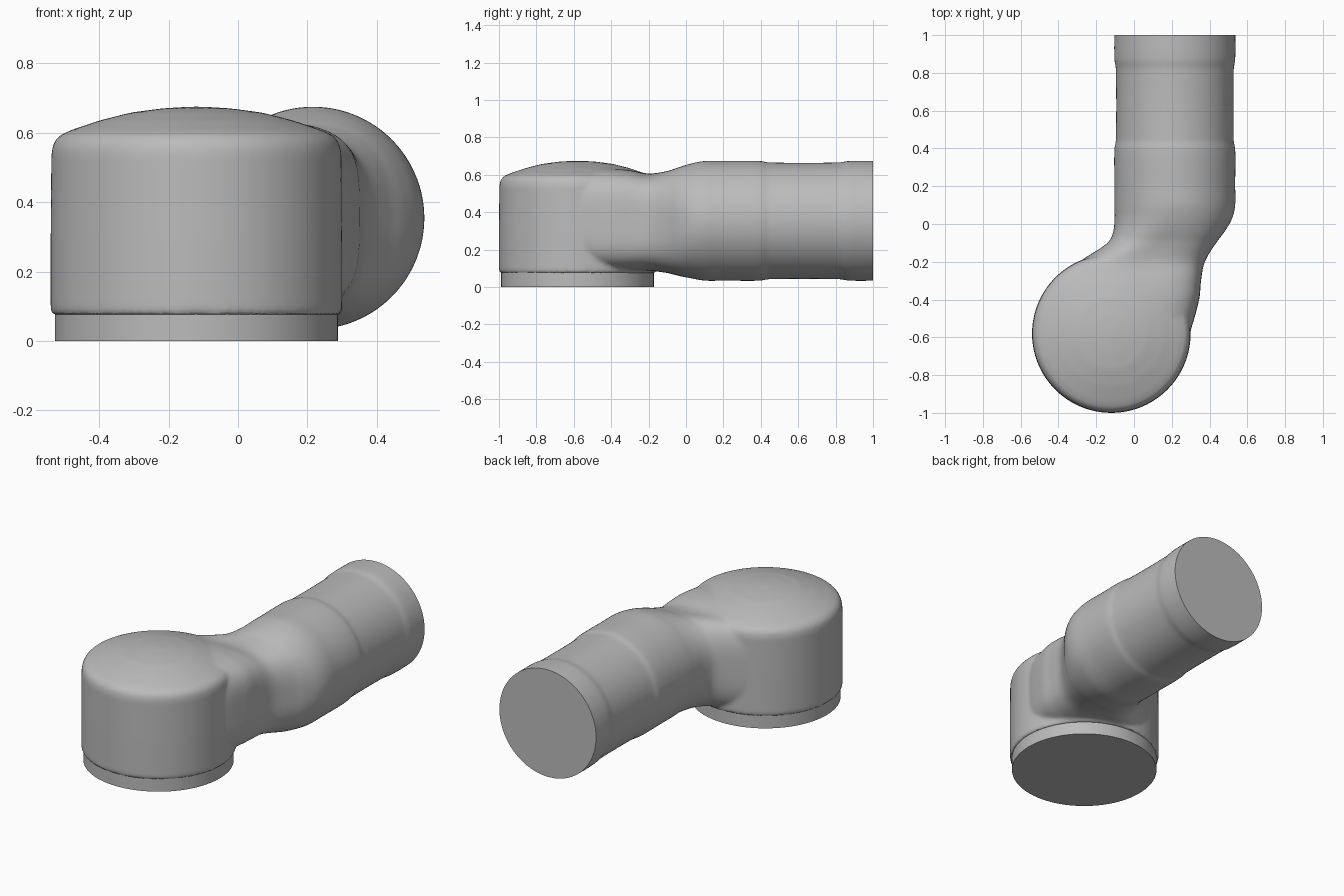
import bpy, bmesh, math
from mathutils import Vector, Matrix

cube = bpy.data.objects.get("Cube")
if cube:
    bpy.data.objects.remove(cube)

grey = bpy.data.materials.new("housing grey")
grey.use_nodes = True
grey.diffuse_color = (0.5, 0.5, 0.5, 1)
grey.node_tree.nodes["Principled BSDF"].inputs["Base Color"].default_value = (0.5, 0.5, 0.5, 1)

HUB = Vector((-0.12, -0.58, 0))
TUBE_X, TUBE_Z = 0.216, 0.354
SIDES = 96


def skin(bm, rings):
    """Bridge closed rings of points and cap both ends."""
    loops = [[bm.verts.new(p) for p in ring] for ring in rings]
    n = len(loops[0])
    for a, b in zip(loops, loops[1:]):
        for i in range(n):
            j = (i + 1) % n
            bm.faces.new((a[i], a[j], b[j], b[i]))
    bm.faces.new(loops[0][::-1])
    bm.faces.new(loops[-1])


def make_object(name, bm):
    bmesh.ops.recalc_face_normals(bm, faces=bm.faces)
    mesh = bpy.data.meshes.new(name)
    bm.to_mesh(mesh)
    bm.free()
    mesh.materials.append(grey)
    obj = bpy.data.objects.new(name, mesh)
    bpy.context.collection.objects.link(obj)
    return obj


def smooth(obj):
    bpy.ops.object.select_all(action='DESELECT')
    obj.select_set(True)
    bpy.context.view_layer.objects.active = obj
    bpy.ops.object.shade_smooth_by_angle(angle=math.radians(35))


def disc(r, z):
    return [HUB + Vector((r * math.cos(t), r * math.sin(t), z))
            for t in (math.tau * i / SIDES for i in range(SIDES))]


def section(s):
    """Rounded-box section across y: y, left, right, top, bottom, squareness."""
    y, x0, x1, top, bottom, power = s
    ring = []
    for i in range(SIDES):
        t = math.tau * i / SIDES
        c, d = math.cos(t), math.sin(t)
        u = math.copysign(abs(c) ** (2 / power), c)
        v = math.copysign(abs(d) ** (2 / power), d)
        ring.append(Vector(((x0 + x1) / 2 + u * (x1 - x0) / 2, y,
                            (top + bottom) / 2 + v * (top - bottom) / 2)))
    return ring


def spline(keys, steps=8):
    """Smooth path through the key sections."""
    out = []
    for k in range(len(keys) - 1):
        a, b = keys[k], keys[k + 1]
        p, q = keys[max(k - 1, 0)], keys[min(k + 2, len(keys) - 1)]
        ma = (b - p) * ((b[0] - a[0]) / (b[0] - p[0]))
        mb = (q - a) * ((b[0] - a[0]) / (q[0] - a[0]))
        for i in range(steps):
            t = i / steps
            s = a * (2*t**3 - 3*t**2 + 1) + ma * (t**3 - 2*t**2 + t) \
                + b * (3*t**2 - 2*t**3) + mb * (t**3 - t**2)
            s[0] = a[0] + (b[0] - a[0]) * t
            out.append(s)
    return out + [keys[-1]]


# Housing: domed drum, neck and tube, fused together below
bm = bmesh.new()
drum = [(0.415, 0.075), (0.42, 0.083), (0.42, 0.30), (0.418, 0.54), (0.412, 0.57),
        (0.395, 0.592), (0.36, 0.608), (0.28, 0.635), (0.19, 0.658), (0.10, 0.670), (0.02, 0.675)]
skin(bm, [disc(r, z) for r, z in drum])

neck = [(-0.75, -0.42, 0.20, 0.60, 0.11, 4), (-0.60, -0.45, 0.285, 0.63, 0.09, 4),
        (-0.40, -0.46, 0.345, 0.635, 0.08, 4), (-0.30, -0.41, 0.355, 0.625, 0.083, 4),
        (-0.20, -0.29, 0.375, 0.607, 0.087, 3.5), (-0.10, -0.14, 0.435, 0.62, 0.075, 2.8),
        (-0.04, -0.11, 0.48, 0.64, 0.06, 2.4), (0.03, -0.103, 0.52, 0.661, 0.046, 2.1)]
neck = [Vector(s) for s in neck]
for y, r in ((0.10, 0.32), (0.20, 0.32), (0.40, 0.32), (0.44, 0.312),
             (0.82, 0.312), (0.87, 0.32), (1.05, 0.32)):
    neck.append(Vector((y, TUBE_X - r, TUBE_X + r, TUBE_Z + r, TUBE_Z - r, 2)))
skin(bm, [section(s) for s in spline(neck)])
raw = make_object("housing_blank", bm)

# Fuse into one skin and soften the joins
remesh = raw.modifiers.new("fuse", 'REMESH')
remesh.mode = 'VOXEL'
remesh.voxel_size = 0.011
soften = raw.modifiers.new("soften", 'SMOOTH')
soften.factor = 0.5
soften.iterations = 6
bpy.context.view_layer.update()
fused = raw.evaluated_get(bpy.context.evaluated_depsgraph_get())
bm = bmesh.new()
bm.from_mesh(fused.to_mesh())
bpy.data.objects.remove(raw)

# Cut the tube end flat
geom = bm.verts[:] + bm.edges[:] + bm.faces[:]
cut = bmesh.ops.bisect_plane(bm, geom=geom, dist=1e-5, plane_co=(0, 1, 0),
                             plane_no=(0, 1, 0), clear_outer=True)
rim = [e for e in cut["geom_cut"] if isinstance(e, bmesh.types.BMEdge)]
bmesh.ops.contextual_create(bm, geom=rim)
smooth(make_object("arm_housing", bm))

# Mounting ring under the drum
bm = bmesh.new()
skin(bm, [disc(0.408, 0), disc(0.408, 0.1)])
smooth(make_object("mounting_ring", bm))
